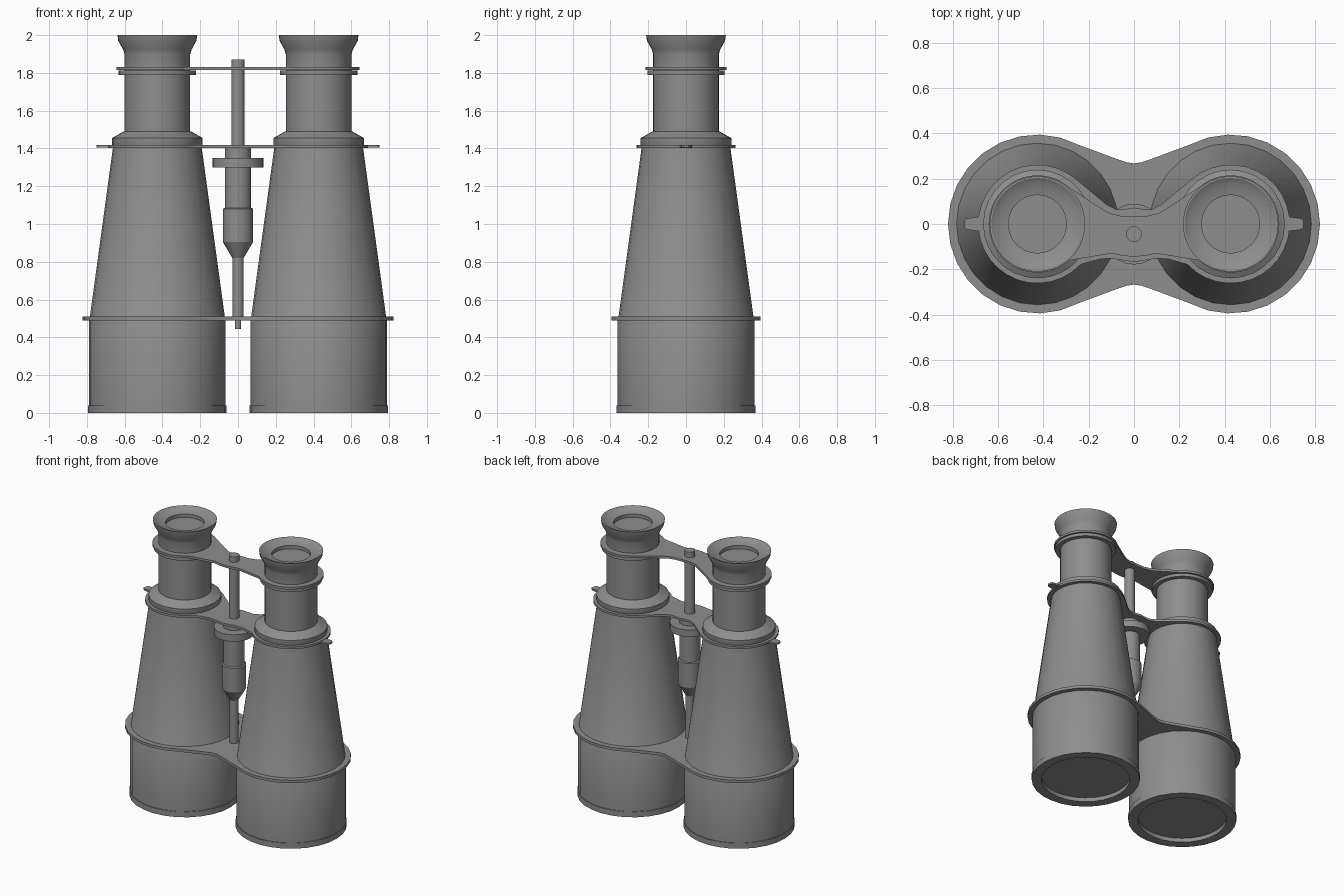
import bpy, bmesh
from math import sin, cos, pi, radians

cube = bpy.data.objects.get("Cube")
if cube:
    bpy.data.objects.remove(cube, do_unlink=True)

BARREL_X = 0.427
SCREW_Y = -0.045

grey = bpy.data.materials.new("gunmetal grey")
grey.use_nodes = True
colour = (0.27, 0.27, 0.27, 1)
grey.diffuse_color = colour
grey.node_tree.nodes["Principled BSDF"].inputs["Base Color"].default_value = colour


def finish(name, bm):
    bmesh.ops.recalc_face_normals(bm, faces=bm.faces)
    mesh = bpy.data.meshes.new(name)
    bm.to_mesh(mesh)
    bm.free()
    mesh.materials.append(grey)
    obj = bpy.data.objects.new(name, mesh)
    bpy.context.collection.objects.link(obj)
    bpy.ops.object.select_all(action='DESELECT')
    obj.select_set(True)
    bpy.context.view_layer.objects.active = obj
    bpy.ops.object.shade_smooth_by_angle(angle=radians(28))
    return obj


def lathe(name, profile, x, y, sides):
    """Closed solid of revolution; profile is (radius, z) from bottom to top."""
    bm = bmesh.new()
    rings = []
    for r, z in profile:
        rings.append([bm.verts.new((x + r * cos(2 * pi * i / sides),
                                    y + r * sin(2 * pi * i / sides), z))
                      for i in range(sides)])
    for a, b in zip(rings, rings[1:]):
        for i in range(sides):
            j = (i + 1) % sides
            bm.faces.new((a[i], a[j], b[j], b[i]))
    bm.faces.new(rings[0])
    bm.faces.new(rings[-1])
    return finish(name, bm)


def extrude_outline(name, outline, z0, z1):
    bm = bmesh.new()
    face = bm.faces.new([bm.verts.new((x, y, z0)) for x, y in outline])
    ext = bmesh.ops.extrude_face_region(bm, geom=[face])
    verts = [v for v in ext["geom"] if isinstance(v, bmesh.types.BMVert)]
    bmesh.ops.translate(bm, verts=verts, vec=(0, 0, z1 - z0))
    return finish(name, bm)


def bridge_plate(name, radius, back, front, start, end, z0, z1, steps):
    """Two discs joined by a waist; back and front run from the middle outwards."""
    arc = []
    for i in range(steps + 1):
        a = radians(start + (end - start) * i / steps)
        arc.append((BARREL_X + radius * cos(a), radius * sin(a)))
    half = back + arc + front[::-1]
    mirrored = [(-x, y) for x, y in half[::-1] if x > 0]
    return extrude_outline(name, half + mirrored, z0, z1)


# Barrels, draw tubes and eyepieces
objective = [(0.30, 0.03), (0.30, 0), (0.367, 0), (0.367, 0.04), (0.362, 0.04),
             (0.362, 0.5), (0.357, 0.51), (0.235, 1.405), (0.24, 1.415),
             (0.24, 1.455), (0.178, 1.49), (0.17, 1.49)]
eyepiece = [(0.174, 1.48), (0.174, 1.79), (0.205, 1.79), (0.205, 1.812),
            (0.174, 1.812), (0.174, 1.90), (0.182, 1.925), (0.207, 1.97),
            (0.211, 2.0), (0.203, 2.0), (0.18, 1.985), (0.128, 1.975), (0.128, 1.95)]
for side, sx in (("left", 1), ("right", -1)):
    lathe(side + "_barrel", objective, sx * BARREL_X, 0, 28)
    lathe(side + "_eyepiece", eyepiece, sx * BARREL_X, 0, 40)
    # Small lug on the outer edge of the middle plate
    lug = [(0.66, -0.035), (0.715, -0.028), (0.74, -0.025), (0.75, -0.012),
           (0.75, 0.012), (0.74, 0.025), (0.715, 0.028), (0.66, 0.035)]
    extrude_outline(side + "_lug", [(sx * x, y) for x, y in lug], 1.405, 1.417)

# Three plates joining the barrels
bridge_plate("lower_bridge", 0.395,
             [(0, 0.268), (0.03, 0.272), (0.07, 0.285)],
             [(0, -0.268), (0.03, -0.272), (0.07, -0.285)],
             118, -118, 0.49, 0.51, 18)
bridge_plate("middle_bridge", 0.262,
             [(0, 0.072), (0.04, 0.066), (0.08, 0.065), (0.12, 0.085)],
             [(0, -0.168), (0.05, -0.16), (0.1, -0.152), (0.15, -0.155)],
             130, -137, 1.403, 1.419, 24)
bridge_plate("upper_bridge", 0.215,
             [(0, 0.036), (0.06, 0.036), (0.11, 0.048), (0.17, 0.085)],
             [(0, -0.145), (0.05, -0.14), (0.1, -0.13), (0.19, -0.145)],
             132, -132, 1.814, 1.83, 28)

# Focusing screw with its wheel, sleeve and pointed collar
screw = [(0.016, 0.445), (0.016, 0.49), (0.03, 0.49), (0.03, 0.82), (0.08, 0.905),
         (0.08, 1.08), (0.07, 1.085), (0.07, 1.30), (0.134, 1.30), (0.134, 1.35),
         (0.07, 1.35), (0.07, 1.41), (0.035, 1.41), (0.035, 1.87)]
lathe("focus_screw", screw, 0, SCREW_Y, 24)
